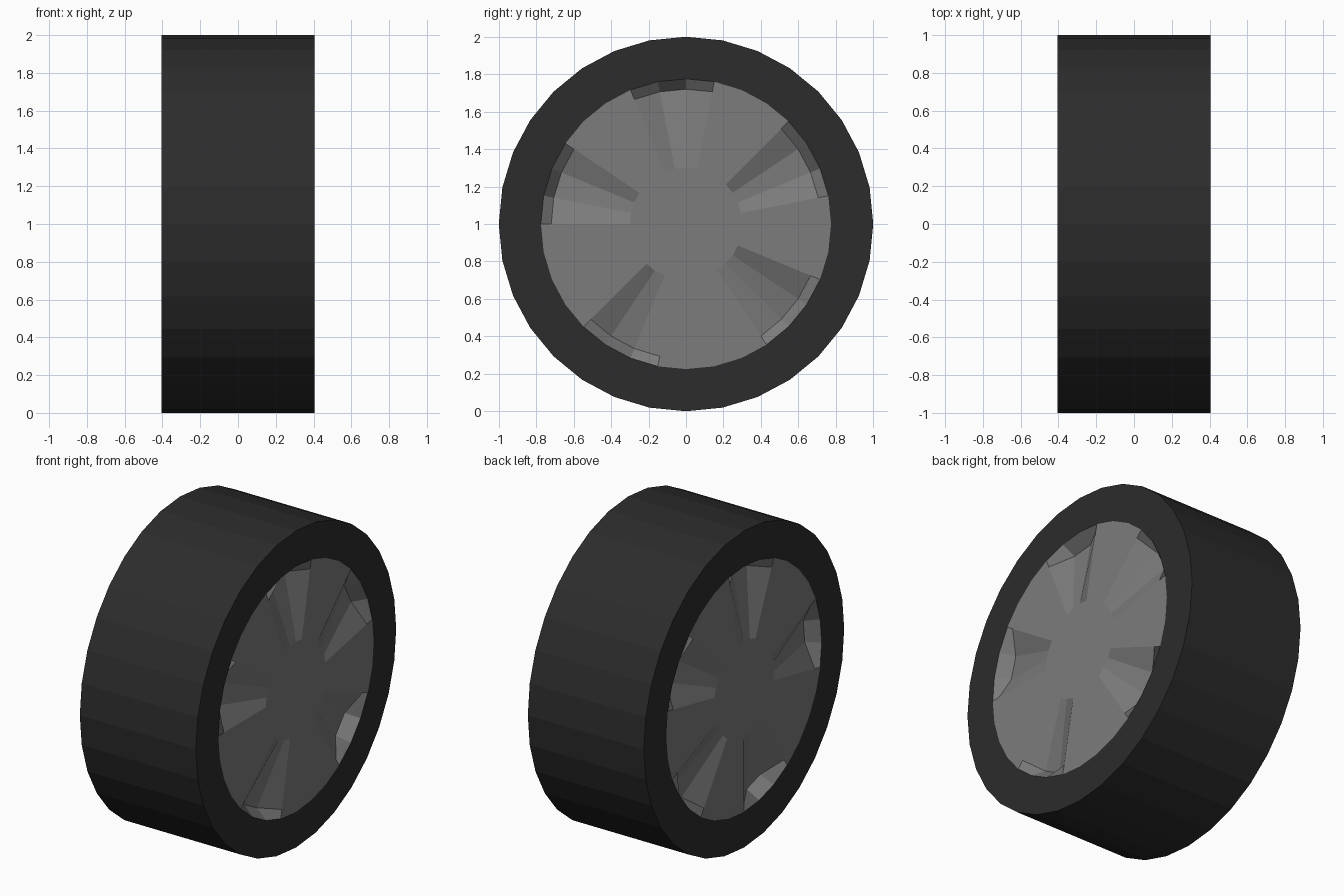
import bpy, bmesh
from math import cos, sin, tau

if "Cube" in bpy.data.objects:
    bpy.data.objects.remove(bpy.data.objects["Cube"])

SIDES = 32
HALF_W = 0.405
R_TYRE, R_RIM, R_FLOOR, R_HUB = 1.0, 0.775, 0.72, 0.30
DEPTH = 0.08


def material(name, value):
    m = bpy.data.materials.new(name)
    m.diffuse_color = (value, value, value, 1)
    m.use_nodes = True
    m.node_tree.nodes["Principled BSDF"].inputs["Base Color"].default_value = m.diffuse_color
    return m


def ring(bm, x, r, depths=None):
    # ring of vertices around the axle; depths sinks single vertices inward
    depths = depths or {}
    side = 1 if x > 0 else -1
    return [bm.verts.new((x - side * depths.get(i, 0),
                          r * cos(tau * i / SIDES),
                          1 + r * sin(tau * i / SIDES))) for i in range(SIDES)]


def bridge(bm, a, b):
    for i in range(SIDES):
        j = (i + 1) % SIDES
        bm.faces.new((a[i], a[j], b[j], b[i]))


def finish(bm, name, mat):
    mesh = bpy.data.meshes.new(name)
    bm.to_mesh(mesh)
    bm.free()
    mesh.materials.append(mat)
    obj = bpy.data.objects.new(name, mesh)
    bpy.context.collection.objects.link(obj)
    return obj


# Tyre: outer tread and the two flat side walls
bm = bmesh.new()
loops = [ring(bm, -HALF_W, R_RIM), ring(bm, -HALF_W, R_TYRE),
         ring(bm, HALF_W, R_TYRE), ring(bm, HALF_W, R_RIM)]
for a, b in zip(loops, loops[1:]):
    bridge(bm, a, b)
for f in bm.faces:
    f.normal_update()
    c = f.calc_center_median()
    out = c.copy()
    out.z -= 1
    if abs(f.normal.x) < 0.5:
        out.x = 0
    else:
        out.y = out.z = 0
    if f.normal.dot(out) < 0:
        f.normal_flip()
finish(bm, "tyre", material("rubber", 0.025))


# Wheel disc: flush face with five sloped pockets, each three segments wide
def wheel_disc(name, side, starts, mat):
    bm = bmesh.new()
    x = side * HALF_W
    sunk = {(s + k) % SIDES: DEPTH for s in starts for k in (1, 2)}
    rim = ring(bm, x, R_RIM)
    floor = ring(bm, x, R_FLOOR, sunk)
    hub = ring(bm, x, R_HUB)
    bridge(bm, rim, floor)
    bridge(bm, floor, hub)
    bm.faces.new(hub)
    for f in bm.faces:
        f.normal_update()
        if f.normal.x * side < 0:
            f.normal_flip()
    return finish(bm, name, mat)


metal = material("metal", 0.2)
wheel_disc("wheel_disc_right", 1, (1, 7, 13, 20, 27), metal)
wheel_disc("wheel_disc_left", -1, (1, 7, 14, 21, 27), metal)
